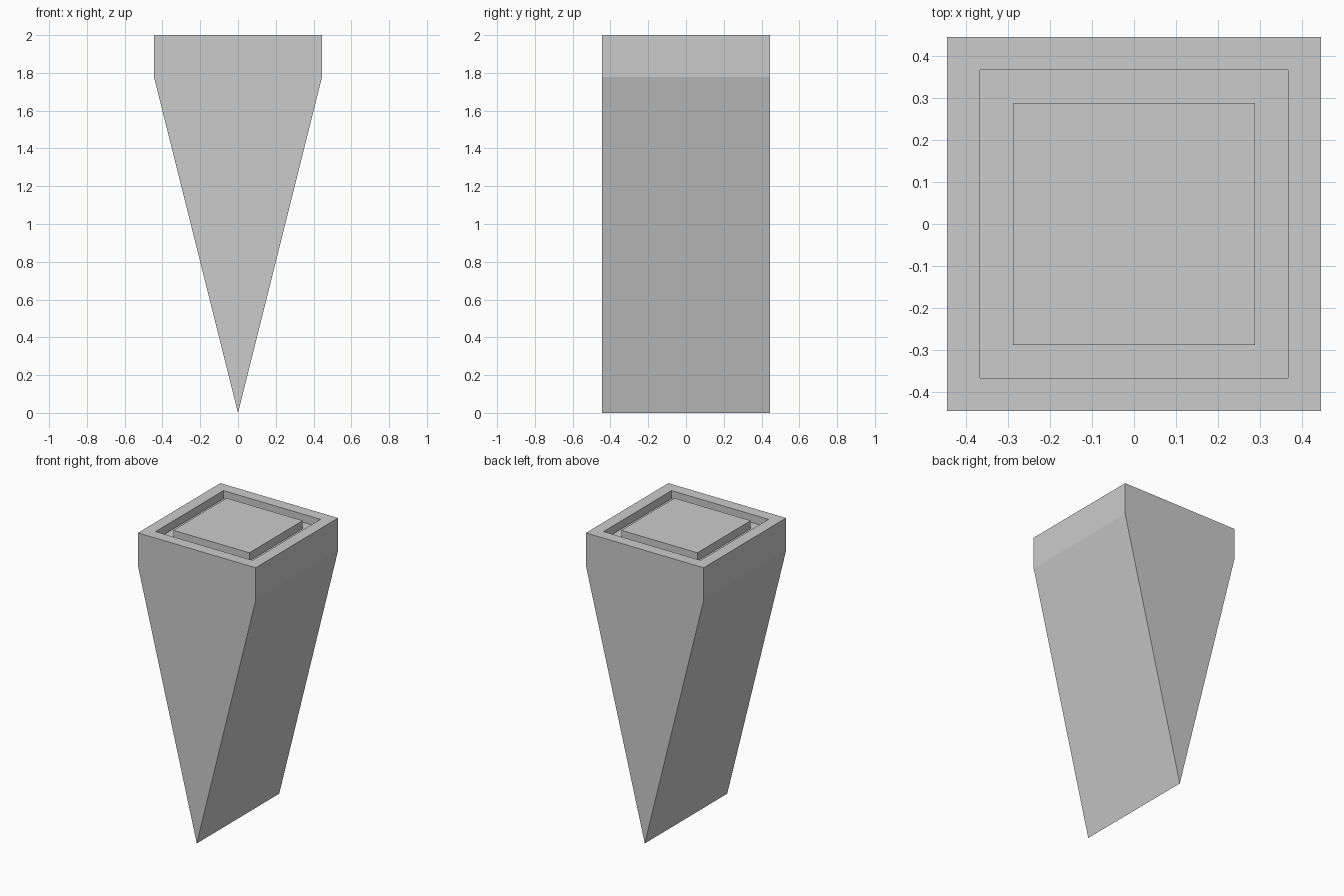
import bpy
import bmesh

cube = bpy.data.objects.get("Cube")
if cube:
    bpy.data.objects.remove(cube, do_unlink=True)

U = 1 / 9            # modelling unit
HALF = 4 * U         # half width of the block
SHOULDER = 16 * U    # height where the taper begins

stone = bpy.data.materials.new("light_grey")
stone.use_nodes = True
color = (0.6, 0.6, 0.6, 1)
stone.diffuse_color = color
stone.node_tree.nodes["Principled BSDF"].inputs["Base Color"].default_value = color

# Wedge profile, extruded from front to back
bm = bmesh.new()
profile = [(0, 0), (HALF, SHOULDER), (HALF, 2), (-HALF, 2), (-HALF, SHOULDER)]
front = bm.faces.new([bm.verts.new((x, -HALF, z)) for x, z in profile])
ext = bmesh.ops.extrude_face_region(bm, geom=[front])
bmesh.ops.translate(bm, vec=(0, 2 * HALF, 0),
                    verts=[v for v in ext["geom"] if isinstance(v, bmesh.types.BMVert)])
bmesh.ops.recalc_face_normals(bm, faces=bm.faces)

# Square groove sunk into the top around a central raised panel
top = max(bm.faces, key=lambda f: f.calc_center_median().z)
bmesh.ops.inset_region(bm, faces=[top], thickness=U)
groove = bmesh.ops.inset_region(bm, faces=[top], thickness=U)["faces"]
ext = bmesh.ops.extrude_face_region(bm, geom=groove)
bmesh.ops.translate(bm, vec=(0, 0, -U / 2),
                    verts=[v for v in ext["geom"] if isinstance(v, bmesh.types.BMVert)])
bmesh.ops.delete(bm, geom=[f for f in groove if f.is_valid], context="FACES_ONLY")
bmesh.ops.recalc_face_normals(bm, faces=bm.faces)

mesh = bpy.data.meshes.new("wedge_block")
bm.to_mesh(mesh)
bm.free()
mesh.materials.append(stone)
block = bpy.data.objects.new("wedge_block", mesh)
bpy.context.collection.objects.link(block)
